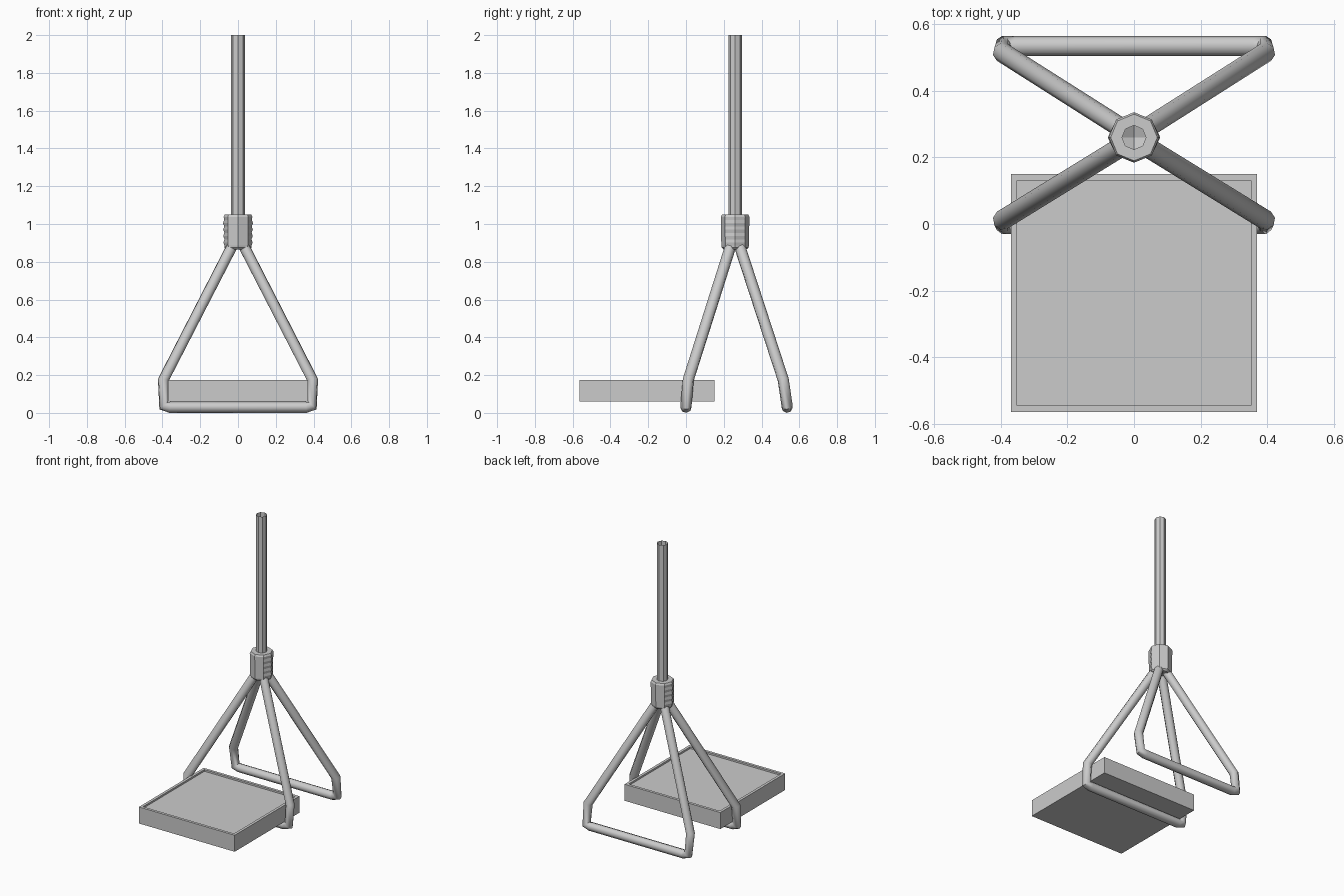
import bpy, bmesh, math

if "Cube" in bpy.data.objects:
    bpy.data.objects.remove(bpy.data.objects["Cube"])

CY = 0.26  # y of the hanging pole


def finish(bm, name):
    bmesh.ops.recalc_face_normals(bm, faces=bm.faces)
    mesh = bpy.data.meshes.new(name)
    bm.to_mesh(mesh)
    bm.free()
    obj = bpy.data.objects.new(name, mesh)
    bpy.context.collection.objects.link(obj)
    return obj


def lathe(name, profile, cap_bottom=False, sides=8):
    """Eight-sided turned part; profile rows are (radius, z, side ridge)."""
    bm = bmesh.new()
    rings = []
    for r, z, ridge in profile:
        ring = []
        for i in range(sides):
            a = 2 * math.pi * i / sides
            rr = r + (ridge if i in (0, sides // 2) else 0)
            ring.append(bm.verts.new((rr * math.cos(a), CY + rr * math.sin(a), z)))
        rings.append(ring)
    for a, b in zip(rings, rings[1:]):
        for i in range(sides):
            j = (i + 1) % sides
            bm.faces.new((a[i], a[j], b[j], b[i]))
    if cap_bottom:
        bm.faces.new(rings[0])
    return finish(bm, name)


def rod(name, points, radius):
    """Eight-sided bent rod along a polyline."""
    curve = bpy.data.curves.new(name, 'CURVE')
    curve.dimensions = '3D'
    curve.bevel_depth = radius
    curve.bevel_resolution = 2
    curve.use_fill_caps = True
    spline = curve.splines.new('POLY')
    spline.points.add(len(points) - 1)
    for p, co in zip(spline.points, points):
        p.co = (*co, 1)
    obj = bpy.data.objects.new(name, curve)
    bpy.context.collection.objects.link(obj)
    bpy.ops.object.select_all(action='DESELECT')
    obj.select_set(True)
    bpy.context.view_layer.objects.active = obj
    bpy.ops.object.convert(target='MESH')
    bpy.ops.object.shade_smooth_by_angle(angle=math.radians(50))


# Tray with a shallow recessed top
bm = bmesh.new()
bmesh.ops.create_cube(bm, size=1)
for v in bm.verts:
    v.co.x *= 0.74
    v.co.y = v.co.y * 0.715 - 0.2075
    v.co.z = 0.1175 + v.co.z * 0.115
bm.normal_update()
top = max(bm.faces, key=lambda f: f.calc_center_median().z)
bmesh.ops.inset_region(bm, faces=[top], thickness=0.027)
well = bmesh.ops.extrude_discrete_faces(bm, faces=[top])['faces'][0]
for v in well.verts:
    v.co.z -= 0.012
finish(bm, "tray")

# Two stirrup frames, front and back of the pole
for name, bar_y, knee_y, top_y in (("front_frame", 0.0, 0.012, 0.248),
                                   ("back_frame", 0.535, 0.515, 0.272)):
    half = [(0.012, top_y, 0.92), (0.395, knee_y, 0.175),
            (0.393, bar_y, 0.038), (0.36, bar_y, 0.03)]
    path = half + [(-x, y, z) for x, y, z in reversed(half)]
    rod(name, path, 0.03)

# Collar with ridged sides joining the frames to the pole
collar = [(0.06, 0.865, 0), (0.071, 0.875, 0)]
for i in range(9):
    collar.append((0.073 + 0.0003 * i, 0.885 + 0.017 * i, 0.004 if i % 2 else -0.002))
collar += [(0.076, 1.038, 0), (0.07, 1.05, 0), (0.036, 1.05, 0)]
lathe("collar", collar, cap_bottom=True)

# Open-topped pole
lathe("pole", [(0.036, 0.95, 0), (0.036, 2.0, 0)])
